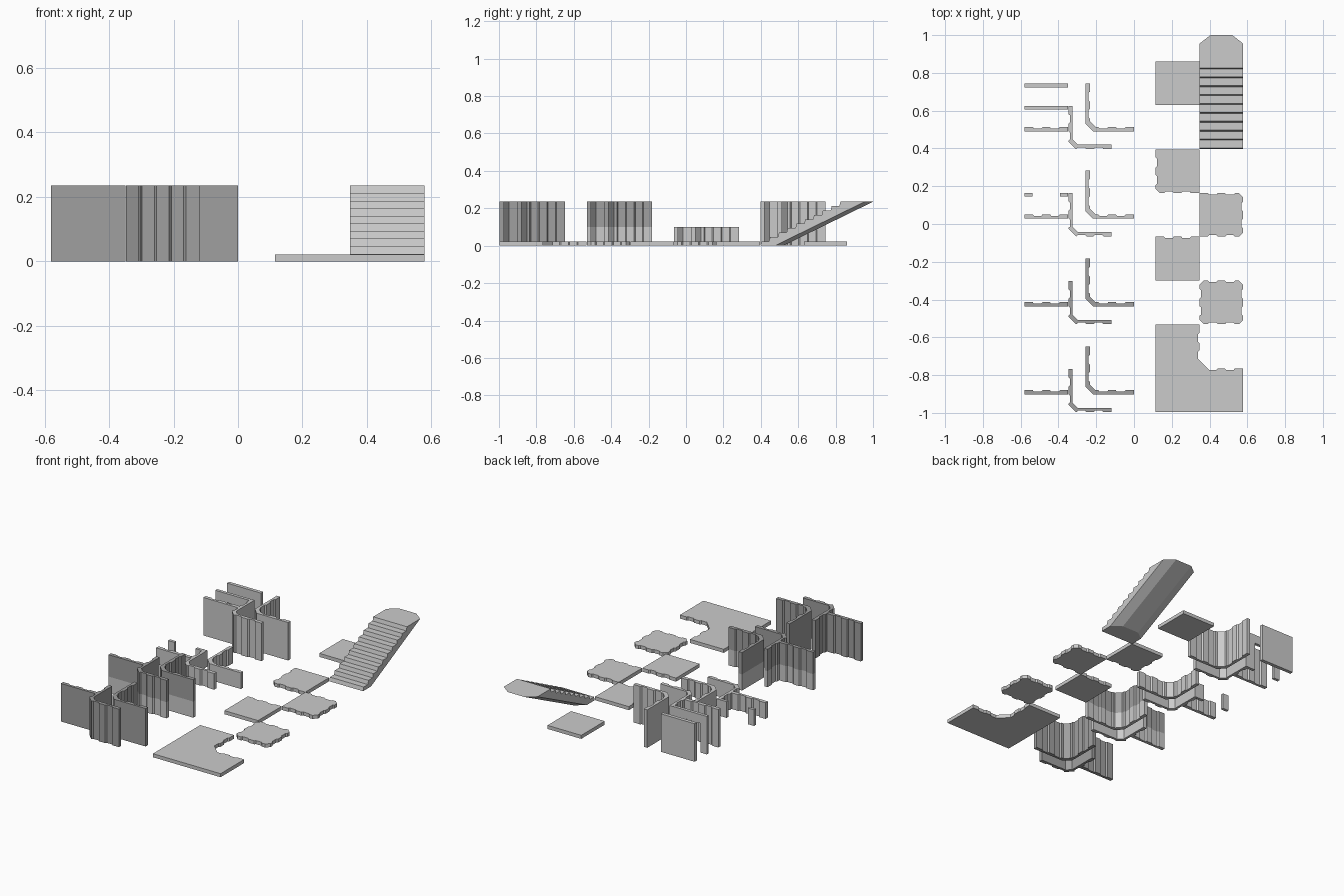
import bpy, bmesh
from mathutils import Vector

if "Cube" in bpy.data.objects:
    bpy.data.objects.remove(bpy.data.objects["Cube"])

dark = bpy.data.materials.new("dark_rock")
dark.diffuse_color = (0.35, 0.35, 0.35, 1)
dark.use_nodes = True
dark.node_tree.nodes["Principled BSDF"].inputs["Base Color"].default_value = dark.diffuse_color
light = bpy.data.materials.new("light_rock")
light.diffuse_color = (0.8, 0.8, 0.8, 1)
light.use_nodes = True
light.node_tree.nodes["Principled BSDF"].inputs["Base Color"].default_value = light.diffuse_color


def loft(name, rings, mats=(), upper=0):
    """Skin a list of equal closed rings; bands and end caps become flat faces."""
    bm = bmesh.new()
    loops = [[bm.verts.new(p) for p in r] for r in rings]
    n = len(loops[0])
    bm.faces.new(loops[0][::-1])
    for k in range(len(loops) - 1):
        for i in range(n):
            j = (i + 1) % n
            f = bm.faces.new((loops[k][i], loops[k][j], loops[k + 1][j], loops[k + 1][i]))
            f.material_index = upper if k else 0
    bm.faces.new(loops[-1]).material_index = upper
    bmesh.ops.recalc_face_normals(bm, faces=bm.faces[:])
    me = bpy.data.meshes.new(name)
    bm.to_mesh(me)
    bm.free()
    for m in mats:
        me.materials.append(m)
    ob = bpy.data.objects.new(name, me)
    bpy.context.collection.objects.link(ob)
    return ob


def outline(corners, depth=0.008):
    """Counter-clockwise corners (x, y, chamfer, rough edge to the next corner)."""
    P = [Vector(c[:2]) for c in corners]
    n, out = len(P), []
    for i, (x, y, c, rough) in enumerate(corners):
        nxt = P[(i + 1) % n] - P[i]
        d = nxt.normalized()
        if c:
            back = (P[i - 1] - P[i]).normalized()
            out += [P[i] + back * c, P[i] + d * c]
        else:
            out.append(P[i])
        if rough:
            inward = Vector((-d.y, d.x)) * depth
            for t, k in ((.19, 0), (.22, 1), (.385, 1), (.415, 0),
                         (.585, 0), (.615, 1), (.78, 1), (.81, 0)):
                out.append(P[i] + nxt * t + inward * k)
    return out


def prism(name, corners, levels, mats=(), upper=0):
    o = outline(corners)
    return loft(name, [[(p.x, p.y, z) for p in o] for z in levels], mats, upper)


def box(x0, x1, y0, y1, rough=()):
    pts = [(x0, y0), (x1, y0), (x1, y1), (x0, y1)]
    out = []
    for i, p in enumerate(pts):
        both = i in rough and (i - 1) % 4 in rough
        out.append((*p, 0.022 if both else 0, i in rough))
    return out


H, LOW, T = 0.235, 0.10, 0.023
FLOOR = 0.022

# Four wall sets: tall dark, two-tone, low, tall light
sets = [("dark", -0.996, (0, H), (dark,), 0),
        ("two_tone", -0.530, (0, LOW, H), (light, dark), 1),
        ("low", -0.065, (0, LOW), (), 0),
        ("light", 0.397, (0, LOW, H), (), 0)]
for label, y, lv, mats, up in sets:
    ya = y + 0.093
    prism(label + "_straight_wall", box(-0.58, -0.349, ya, ya + T, (2,)), lv, mats, up)
    # inward corner: rough inside
    x, x2, y2 = -0.256, 0.0, y + 0.348
    prism(label + "_inner_corner_wall",
          [(x, ya, 0.04, 0), (x2, ya, 0, 0), (x2, ya + T, 0, 1),
           (x + T, ya + T, 0.03, 1), (x + T, y2, 0, 0), (x, y2, 0, 0)], lv, mats, up)
    # outward corner: rough outside
    x, x2, y2 = -0.348, -0.118, y + 0.229
    prism(label + "_outer_corner_wall",
          [(x, y, 0.04, 1), (x2, y, 0, 0), (x2, y + T, 0, 0),
           (x + T, y + T, 0.027, 0), (x + T, y2, 0, 0), (x, y2, 0, 1)], lv, mats, up)

# Low doorway: two posts
for name, a, b in (("left", -0.58, -0.538), ("right", -0.393, -0.349)):
    prism("low_door_post_" + name, box(a, b, 0.146, 0.164), (0, LOW))

# Full doorway wall and plain wall
door = [(-0.58, 0), (-0.538, 0), (-0.538, 0.18), (-0.393, 0.18),
        (-0.393, 0), (-0.349, 0), (-0.349, H), (-0.58, H)]
loft("doorway_wall", [[(x, y, z) for x, z in door] for y in (0.606, 0.625)])
prism("plain_wall", box(-0.58, -0.349, 0.722, 0.744), (0, H))

# Floor tiles, with different numbers of rough edges
prism("floor_plain", box(0.115, 0.346, 0.63, 0.86), (0, FLOOR))
prism("floor_two_edges", box(0.115, 0.346, 0.163, 0.395, (0, 3)), (0, FLOOR))
prism("floor_three_edges", box(0.347, 0.578, -0.067, 0.163, (0, 1, 2)), (0, FLOOR))
prism("floor_one_edge", box(0.115, 0.346, -0.298, -0.067, (2,)), (0, FLOOR))
prism("floor_four_edges", box(0.347, 0.578, -0.53, -0.30, (0, 1, 2, 3)), (0, FLOOR))
prism("floor_corner",
      [(0.115, -0.996, 0, 0), (0.578, -0.996, 0, 0), (0.578, -0.765, 0, 1),
       (0.346, -0.765, 0.045, 1), (0.346, -0.533, 0, 0), (0.115, -0.533, 0, 0)], (0, FLOOR))


# Staircase: stepped top, sloping underside bevelled along both sides
def stair_ring(x, shift):
    pts = []
    for i in range(10):
        y = 0.397 + 0.047 * i
        pts += [(x, y, H / 10 * i), (x, y + 0.006, H / 10 * (i + 1))]
    return pts + [(x, 0.955 + shift, H), (x, 0.475 + shift, 0)]


loft("staircase", [stair_ring(0.347, 0), stair_ring(0.405, 0.045),
                   stair_ring(0.520, 0.045), stair_ring(0.578, 0)])
